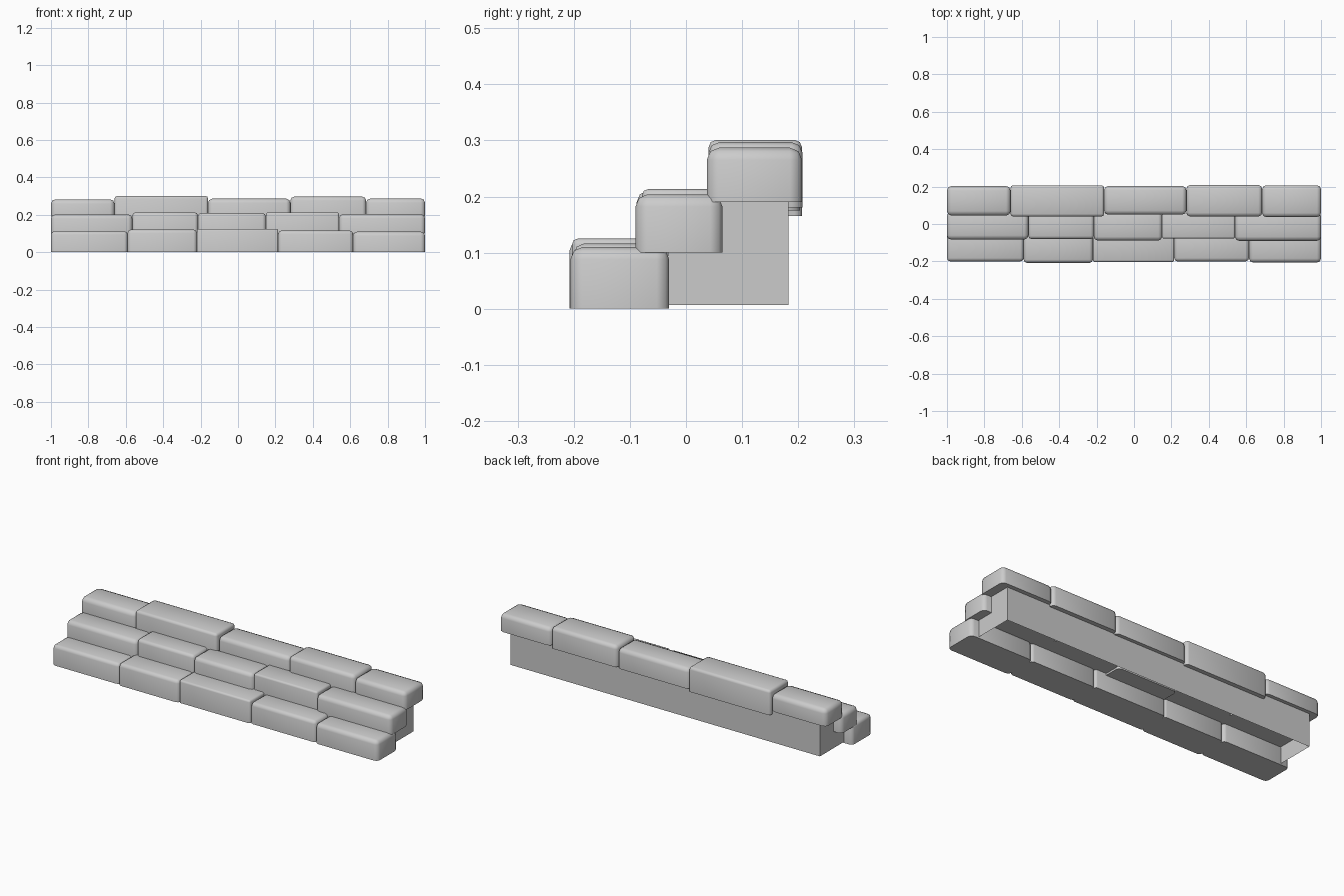
import bpy
import bmesh
import math

cube = bpy.data.objects.get("Cube")
if cube:
    bpy.data.objects.remove(cube, do_unlink=True)

# One plain stone colour
stone = bpy.data.materials.new("light_grey_stone")
stone.use_nodes = True
grey = (0.6, 0.6, 0.6, 1)
stone.diffuse_color = grey
stone.node_tree.nodes["Principled BSDF"].inputs["Base Color"].default_value = grey


def finish(name, bm):
    mesh = bpy.data.meshes.new(name)
    bm.to_mesh(mesh)
    bm.free()
    mesh.materials.append(stone)
    obj = bpy.data.objects.new(name, mesh)
    bpy.context.collection.objects.link(obj)
    return obj


def block(name, x0, x1, y0, y1, z0, z1, soft):
    """Stone block with softened top and upright edges and a flat base."""
    bm = bmesh.new()
    bmesh.ops.create_cube(bm, size=1)
    for v in bm.verts:
        v.co.x = x1 if v.co.x > 0 else x0
        v.co.y = y1 if v.co.y > 0 else y0
        v.co.z = z1 if v.co.z > 0 else z0
    upper = [e for e in bm.edges if max(v.co.z for v in e.verts) > z1 - 0.001]
    bmesh.ops.bevel(bm, geom=upper, offset=soft, segments=2, profile=0.5,
                    affect='EDGES', clamp_overlap=True)
    for f in bm.faces:
        f.smooth = True
    obj = finish(name, bm)
    obj.data.set_sharp_from_angle(angle=math.radians(60))


# Each course: joints along x, then per block (front, back, base, top, softness)
courses = {
    "bottom_step": ([-1, -0.59, -0.22, 0.215, 0.615, 1], [
        (-0.2, -0.03, 0, 0.112, 0.018),
        (-0.208, -0.035, 0, 0.121, 0.018),
        (-0.203, -0.03, 0, 0.125, 0.01),
        (-0.2, -0.035, 0, 0.116, 0.018),
        (-0.206, -0.03, 0, 0.11, 0.022)]),
    "middle_step": ([-1, -0.565, -0.215, 0.15, 0.54, 1], [
        (-0.083, 0.065, 0.1, 0.202, 0.022),
        (-0.08, 0.06, 0.1, 0.213, 0.016),
        (-0.088, 0.065, 0.09, 0.21, 0.02),
        (-0.078, 0.06, 0.1, 0.213, 0.01),
        (-0.09, 0.065, 0.1, 0.204, 0.022)]),
    "top_step": ([-1, -0.66, -0.16, 0.28, 0.685, 1], [
        (0.045, 0.203, 0.19, 0.283, 0.024),
        (0.04, 0.207, 0.165, 0.301, 0.014),
        (0.05, 0.203, 0.175, 0.286, 0.022),
        (0.04, 0.208, 0.18, 0.297, 0.02),
        (0.037, 0.207, 0.19, 0.287, 0.022)]),
}
for course, (joints, blocks) in courses.items():
    for i, (y0, y1, z0, z1, soft) in enumerate(blocks):
        block(f"{course}_block_{i + 1}", joints[i], joints[i + 1],
              y0, y1, z0, z1, soft)

# Support shell: back wall and two stepped end walls, open below and in front
outline = [(0.183, 0.007), (0.183, 0.2), (0.06, 0.2),
           (0.06, 0.15), (-0.032, 0.15), (-0.032, 0.007)]
bm = bmesh.new()
ends = [[bm.verts.new((x, y, z)) for y, z in outline] for x in (-0.95, 0.95)]
left, right = ends
bm.faces.new(left)
bm.faces.new(right[::-1])
bm.faces.new((left[0], right[0], right[1], left[1]))
bm.normal_update()
# Turn every wall outward from the middle of the shell
for f in bm.faces:
    centre = f.calc_center_median()
    if f.normal.x * centre.x + f.normal.y * centre.y < 0:
        f.normal_flip()
finish("support_shell", bm)
